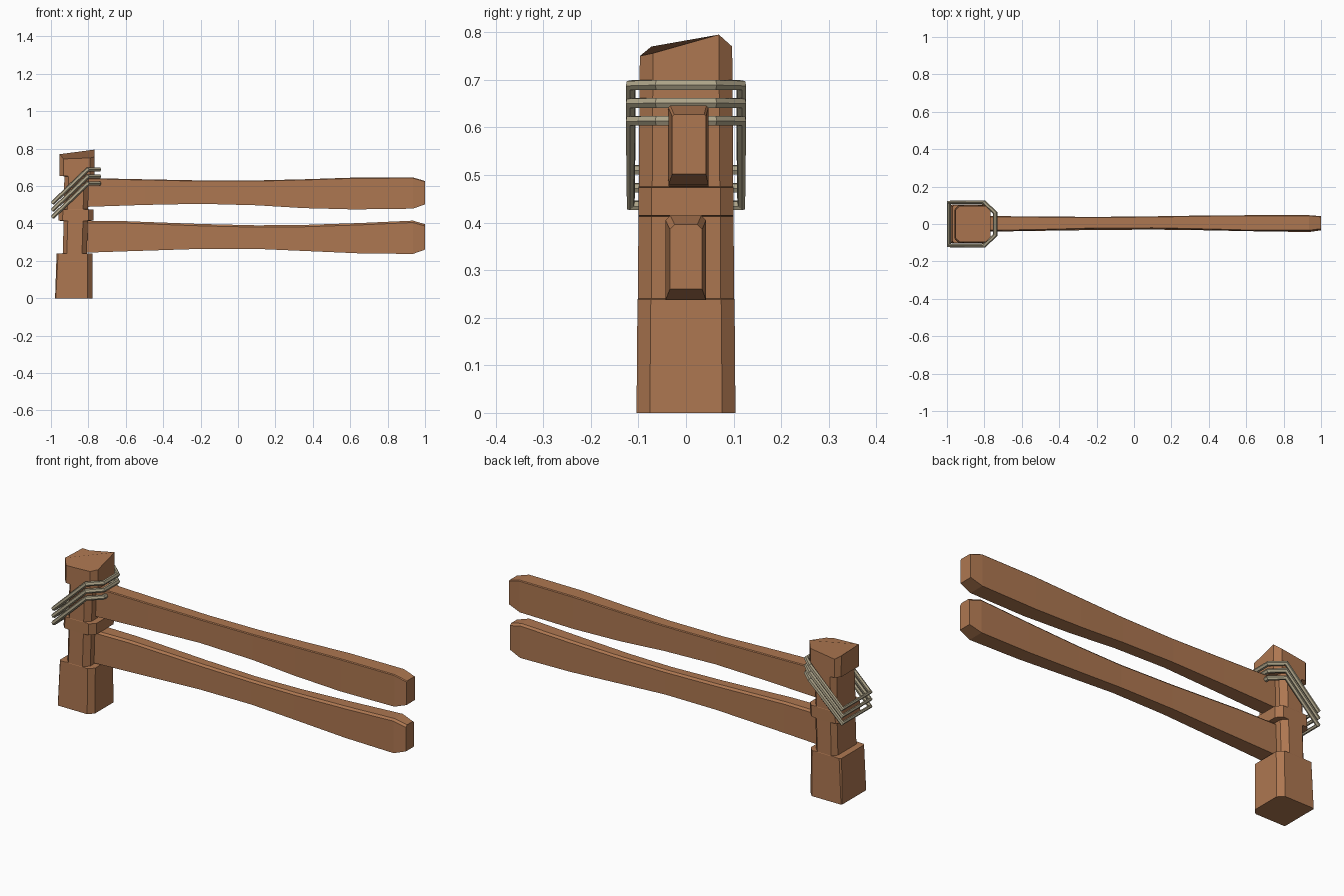
import bpy, bmesh

if "Cube" in bpy.data.objects:
    bpy.data.objects.remove(bpy.data.objects["Cube"])


def material(name, rgb):
    m = bpy.data.materials.new(name)
    m.diffuse_color = (*rgb, 1)
    m.use_nodes = True
    m.node_tree.nodes["Principled BSDF"].inputs["Base Color"].default_value = m.diffuse_color
    return m


wood = material("warm_wood", (0.42, 0.185, 0.082))
fibre = material("rope_fibre", (0.42, 0.37, 0.25))


def loft(name, rings, mat):
    """Skin a stack of equal-length rings and cap both ends."""
    bm = bmesh.new()
    loops = [[bm.verts.new(p) for p in r] for r in rings]
    n = len(loops[0])
    for a, b in zip(loops, loops[1:]):
        for i in range(n):
            j = (i + 1) % n
            bm.faces.new((a[i], a[j], b[j], b[i]))
    bm.faces.new(loops[0][::-1])
    bm.faces.new(loops[-1])
    bmesh.ops.recalc_face_normals(bm, faces=bm.faces)
    me = bpy.data.meshes.new(name)
    bm.to_mesh(me)
    bm.free()
    me.materials.append(mat)
    ob = bpy.data.objects.new(name, me)
    bpy.context.collection.objects.link(ob)
    return ob


# Post: octagonal sections, notched on its left and right sides
def post_ring(z, x0, x1, y, cl, cr=0.026):
    if not isinstance(z, tuple):
        z = (z,) * 8
    cly = cl * 1.1
    xy = [(x0 + cl, -y), (x1 - cr, -y), (x1, -y + 0.028), (x1, y - 0.028),
          (x1 - cr, y), (x0 + cl, y), (x0, y - cly), (x0, -y + cly)]
    return [(px, py, pz) for (px, py), pz in zip(xy, z)]


top = (0.745, 0.75, 0.756, 0.795, 0.77, 0.75, 0.765, 0.77)
loft("post", [
    post_ring(0.0, -0.978, -0.778, 0.104, 0.004),
    post_ring(0.238, -0.97, -0.778, 0.102, 0.008),
    post_ring(0.24, -0.937, -0.808, 0.101, 0.022),
    post_ring(0.413, -0.932, -0.803, 0.1, 0.022),
    post_ring(0.415, -0.961, -0.773, 0.1, 0.022),
    post_ring(0.474, -0.957, -0.772, 0.1, 0.022),
    post_ring(0.476, -0.933, -0.802, 0.099, 0.022),
    post_ring(0.652, -0.928, -0.797, 0.098, 0.022),
    post_ring(0.654, -0.954, -0.766, 0.098, 0.022),
    post_ring(top, -0.954, -0.766, 0.097, 0.022),
], wood)


# Rails: wavy planks with slim top chamfers and a tapered tip
def rail(name, stations, chamfer):
    rings = []
    for x, zb, zt, y0, y1 in stations:
        c = chamfer
        rings.append([(x, y0, zb), (x, y1, zb), (x, y1, zt - c),
                      (x, y1 - c, zt), (x, y0 + c, zt), (x, y0, zt - c)])
    loft(name, rings, wood)


rail("upper_rail", [
    (-0.83, 0.488, 0.643, -0.038, 0.043), (-0.5, 0.499, 0.636, -0.033, 0.04),
    (-0.2, 0.505, 0.63, -0.025, 0.038), (0.1, 0.497, 0.63, -0.024, 0.041),
    (0.35, 0.482, 0.636, -0.029, 0.045), (0.62, 0.475, 0.645, -0.036, 0.047),
    (0.935, 0.479, 0.646, -0.037, 0.047), (1.0, 0.502, 0.627, -0.029, 0.042),
], 0.004)
rail("lower_rail", [
    (-0.83, 0.243, 0.412, -0.042, 0.042), (-0.6, 0.251, 0.412, -0.038, 0.038),
    (-0.2, 0.264, 0.397, -0.032, 0.033), (0.1, 0.264, 0.39, -0.03, 0.031),
    (0.35, 0.253, 0.392, -0.033, 0.034), (0.65, 0.24, 0.402, -0.039, 0.039),
    (0.935, 0.237, 0.415, -0.043, 0.042), (1.0, 0.26, 0.396, -0.034, 0.034),
], 0.01)

# Rope: three closed six-sided hoops, sloping down behind the post
half = [(-0.742, 0.06, 0.0), (-0.803, 0.116, 0.0), (-0.989, 0.116, -0.178)]
path = half + [(x, -y, z) for x, y, z in reversed(half)]
for k in range(3):
    cu = bpy.data.curves.new("rope_hoop", "CURVE")
    cu.dimensions = "3D"
    cu.bevel_depth = 0.012
    cu.bevel_resolution = 1
    sp = cu.splines.new("POLY")
    sp.points.add(len(path) - 1)
    for p, (x, y, z) in zip(sp.points, path):
        p.co = (x, y, z + 0.689 - 0.0375 * k, 1)
    sp.use_cyclic_u = True
    sp.use_smooth = False
    cu.materials.append(fibre)
    ob = bpy.data.objects.new(f"rope_hoop_{k + 1}", cu)
    bpy.context.collection.objects.link(ob)
    bpy.ops.object.select_all(action="DESELECT")
    ob.select_set(True)
    bpy.context.view_layer.objects.active = ob
    bpy.ops.object.convert(target="MESH")
    bpy.ops.object.shade_flat()
